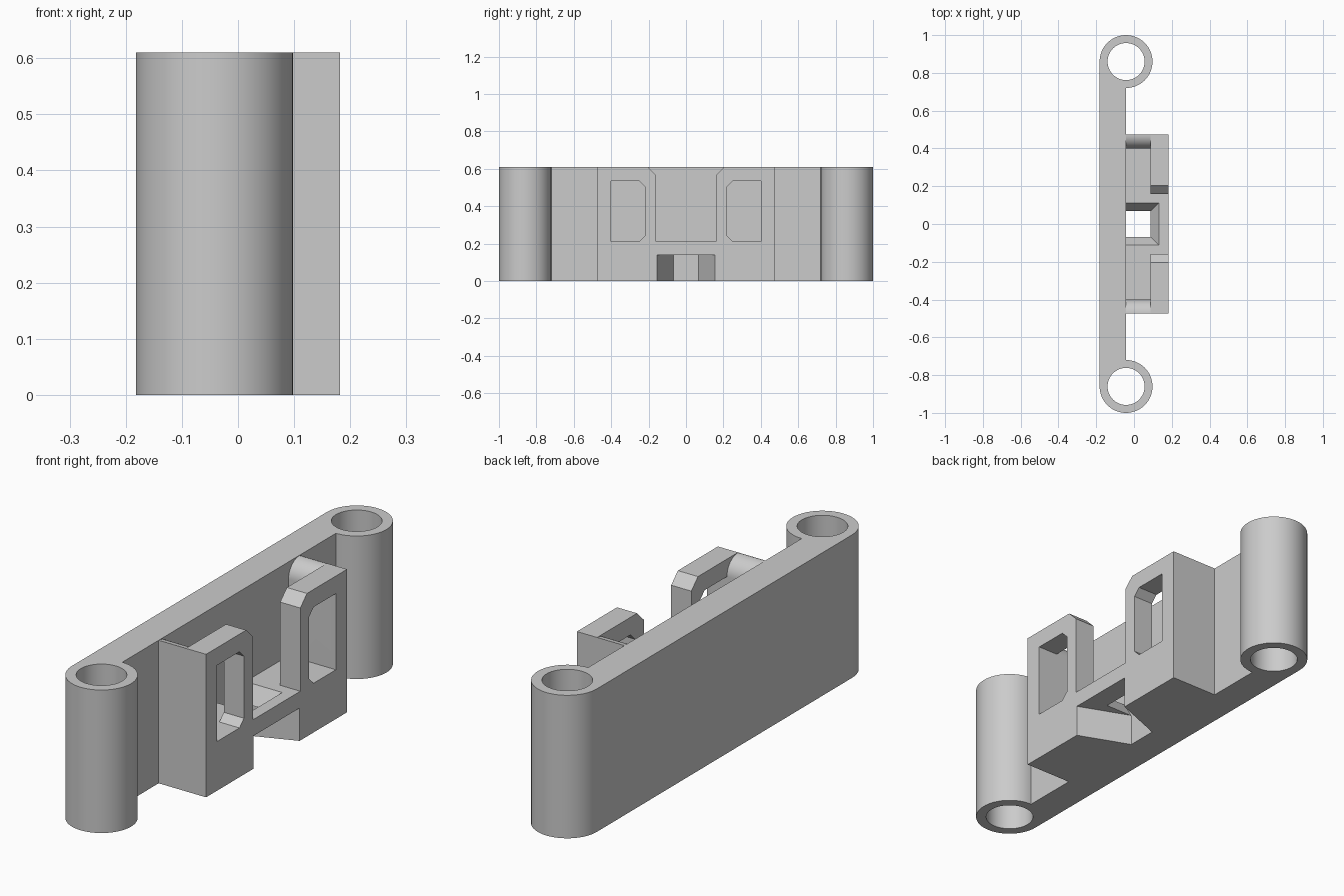
import bpy, bmesh
from math import sin, cos, radians

cube = bpy.data.objects.get("Cube")
if cube:
    bpy.data.objects.remove(cube, do_unlink=True)

GREY = (0.6, 0.6, 0.6, 1)
mat = bpy.data.materials.new("plain grey")
mat.use_nodes = True
mat.diffuse_color = GREY
mat.node_tree.nodes["Principled BSDF"].inputs["Base Color"].default_value = GREY

HEIGHT = 0.61
BACK, FRONT = -0.182, 0.182      # outer faces of the bracket along x
FACE = -0.042                    # inner face of the plate, also the ring centre line
RING_Y, RING_R, HOLE_R = 0.86, 0.14, 0.098
FLOOR, SLOT_TOP, WALL = 0.21, 0.14, 0.087


def arc(cx, cy, r, start, end, steps):
    angles = [radians(start + (end - start) * i / steps) for i in range(steps + 1)]
    return [(cx + r * cos(a), cy + r * sin(a)) for a in angles]


def loft(name, bottom, top):
    """Solid between two matching loops of 3D points."""
    bm = bmesh.new()
    a = [bm.verts.new(p) for p in bottom]
    b = [bm.verts.new(p) for p in top]
    bm.faces.new(a)
    bm.faces.new(b)
    for i in range(len(a)):
        j = (i + 1) % len(a)
        bm.faces.new((a[i], a[j], b[j], b[i]))
    bmesh.ops.recalc_face_normals(bm, faces=bm.faces)
    mesh = bpy.data.meshes.new(name)
    bm.to_mesh(mesh)
    bm.free()
    mesh.materials.append(mat)
    ob = bpy.data.objects.new(name, mesh)
    bpy.context.collection.objects.link(ob)
    return ob


def prism_z(name, pts, lo, hi):
    return loft(name, [(x, y, lo) for x, y in pts], [(x, y, hi) for x, y in pts])


def prism_x(name, pts, lo, hi):
    return loft(name, [(lo, y, z) for y, z in pts], [(hi, y, z) for y, z in pts])


def mirrored(pts):
    """Close a right-hand half profile with its mirror image."""
    return pts + [(-y, z) for y, z in reversed(pts)]


def activate(ob):
    bpy.ops.object.select_all(action='DESELECT')
    ob.select_set(True)
    bpy.context.view_layer.objects.active = ob


def cut(ob, cutter):
    activate(ob)
    mod = ob.modifiers.new("cut", 'BOOLEAN')
    mod.operation, mod.solver, mod.object = 'DIFFERENCE', 'EXACT', cutter
    bpy.ops.object.modifier_apply(modifier=mod.name)
    bpy.data.objects.remove(cutter, do_unlink=True)


# Back plate with a round post at each end, as one outline
outline = arc(FACE, RING_Y, RING_R, 180, -90, 48) + arc(FACE, -RING_Y, RING_R, 90, -180, 48)
plate = prism_z("back_plate_with_posts", outline, 0, HEIGHT)
for s in (1, -1):
    bore = arc(FACE, s * RING_Y, HOLE_R, 0, 360, 64)[:-1]
    cut(plate, prism_z("bore", bore, -0.1, HEIGHT + 0.1))

# Holder block on the plate
END = 0.475
block = [(FACE, -END), (FRONT, -END), (FRONT, END), (FACE, END)]
holder = prism_z("holder", block, 0, HEIGHT)

# Pocket with rounded lips at both ends
lip = arc(0.474, 0.535, 0.074, 180, 90, 14)
pocket = [(0.40, FLOOR)] + lip + [(0.474, 0.7)]
cut(holder, prism_x("pocket", mirrored(pocket), -0.1, WALL))

# Central gap in the front wall, chamfered at the top
gap = [(0.16, FLOOR), (0.16, 0.565), (0.255, 0.66)]
cut(holder, prism_x("gap", mirrored(gap), 0.05, 0.3))

# Windows with clipped inner corners
for s in (1, -1):
    window = [(0.40, FLOOR), (0.40, 0.535), (0.25, 0.535),
              (0.22, 0.505), (0.22, 0.24), (0.25, FLOOR)]
    cut(holder, prism_x("window", [(s * y, z) for y, z in window], 0.05, 0.3))

# Flared slot under the floor
slot = [(-0.062, -0.06), (0.202, -0.163), (0.202, 0.163), (-0.062, 0.06)]
cut(holder, prism_z("slot", slot, -0.1, SLOT_TOP))


# Funnel through the floor
def funnel_loop(x, y, z):
    return [(-0.1, -y, z), (x, -y, z), (x, y, z), (-0.1, y, z)]


cut(holder, loft("funnel", funnel_loop(0.067, 0.048, 0.105), funnel_loop(0.153, 0.132, 0.245)))

for ob in (plate, holder):
    activate(ob)
    bpy.ops.object.shade_smooth_by_angle(angle=radians(25))
